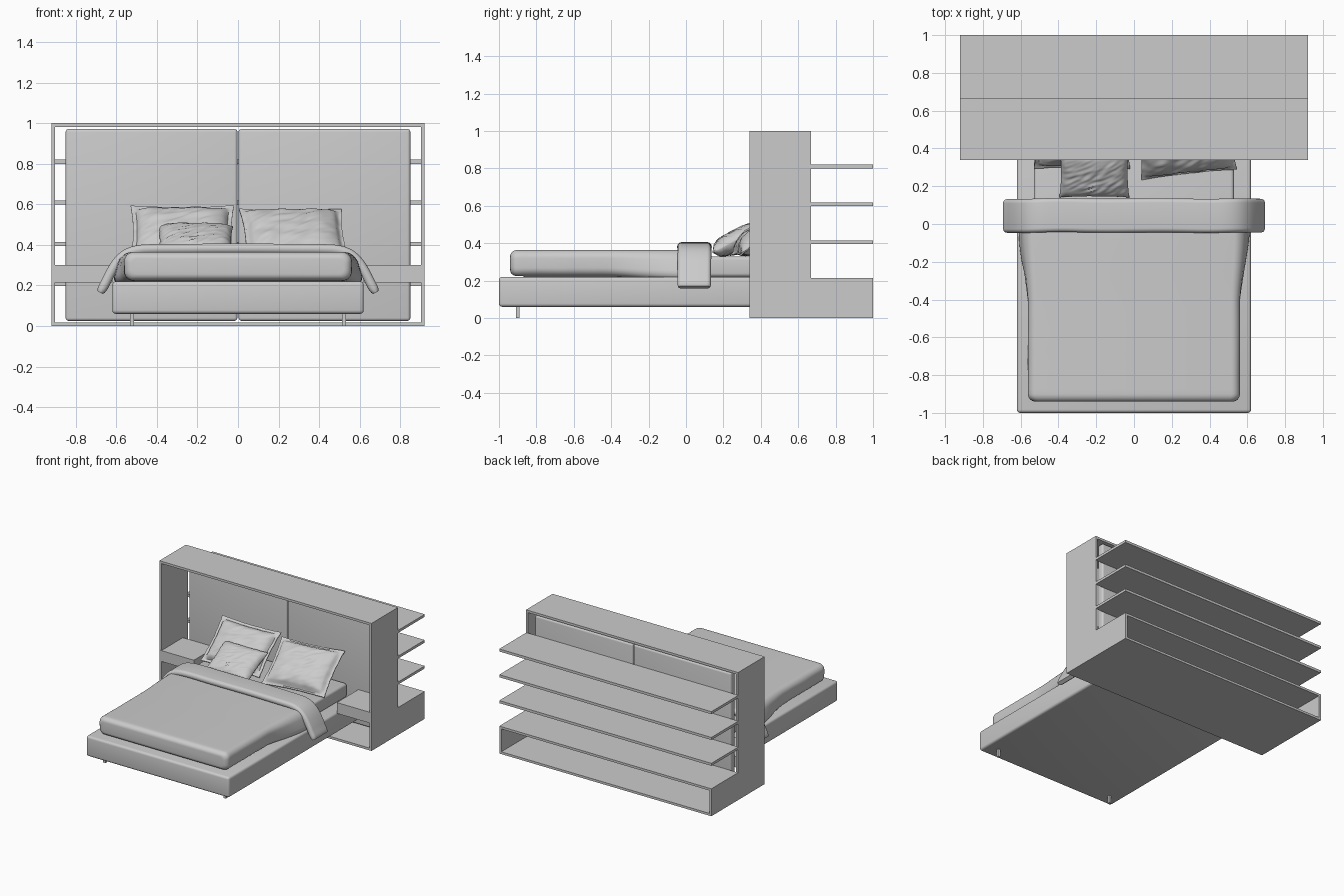
import bpy, bmesh, math
from mathutils import Vector, noise

if "Cube" in bpy.data.objects:
    bpy.data.objects.remove(bpy.data.objects["Cube"])


def finish(name, bm, smooth=False):
    bmesh.ops.recalc_face_normals(bm, faces=bm.faces)
    me = bpy.data.meshes.new(name)
    bm.to_mesh(me)
    bm.free()
    ob = bpy.data.objects.new(name, me)
    bpy.context.collection.objects.link(ob)
    if smooth:
        bpy.context.view_layer.objects.active = ob
        ob.select_set(True)
        bpy.ops.object.shade_smooth_by_angle(angle=math.radians(40))
        ob.select_set(False)
    return ob


def box(name, x, y, z, bevel=0.0):
    """Box from (min, max) ranges with optional rounded edges."""
    bm = bmesh.new()
    bmesh.ops.create_cube(bm, size=1)
    for v in bm.verts:
        v.co = [r[0] if c < 0 else r[1] for c, r in zip(v.co, (x, y, z))]
    if bevel:
        bmesh.ops.bevel(bm, geom=bm.edges[:], offset=bevel, segments=4,
                        profile=0.5, affect='EDGES')
    return finish(name, bm, bevel > 0)


def loft(name, rings):
    """Skin a list of closed rings and cap both ends."""
    bm = bmesh.new()
    vs = [[bm.verts.new(p) for p in ring] for ring in rings]
    n = len(vs[0])
    for a, b in zip(vs, vs[1:]):
        for i in range(n):
            j = (i + 1) % n
            bm.faces.new((a[i], a[j], b[j], b[i]))
    bm.faces.new(vs[0])
    bm.faces.new(vs[-1])
    return finish(name, bm, True)


def round_rect(hw, hh, r, steps=6):
    """Rounded rectangle outline around the origin."""
    pts = []
    for k, (sx, sy) in enumerate(((1, 1), (-1, 1), (-1, -1), (1, -1))):
        for i in range(steps + 1):
            a = math.pi / 2 * (k + i / steps)
            pts.append((sx * (hw - r) + r * math.cos(a), sy * (hh - r) + r * math.sin(a)))
    return pts


def pillow(name, w, h, half, flange, loc, tilt, yaw, seed):
    """Creased cushion with a thin flat flange around it."""
    bm = bmesh.new()
    nx, ny = 48, 36

    def point(i, j, side):
        u, v = 2 * i / nx - 1, 2 * j / ny - 1
        a, b = min(1, abs(u) / (1 - flange)), min(1, abs(v) / (1 - flange * w / h))
        puff = ((1 - a ** 4) * (1 - b ** 4)) ** 0.5
        crease = noise.noise((u * 1.5 + v * 2.5 + seed, v * 7 - u * 5, seed))
        t = half * puff * (1 + 0.16 * crease) + 0.003
        wave = 0.006 * noise.noise((u * 5, v * 5, seed)) * (1 - puff)
        # edges draw in slightly so that the corners stand out
        x = u * w / 2 * (1 - 0.05 * (1 - v * v))
        y = v * h / 2 * (1 - 0.05 * (1 - u * u))
        return x, y, side * t + wave

    grids = {s: [[bm.verts.new(point(i, j, s)) for j in range(ny + 1)]
                 for i in range(nx + 1)] for s in (1, -1)}
    for g in grids.values():
        for i in range(nx):
            for j in range(ny):
                bm.faces.new((g[i][j], g[i + 1][j], g[i + 1][j + 1], g[i][j + 1]))
    rim = ([(i, 0) for i in range(nx)] + [(nx, j) for j in range(ny)] +
           [(i, ny) for i in range(nx, 0, -1)] + [(0, j) for j in range(ny, 0, -1)])
    for (a, b), (c, d) in zip(rim, rim[1:] + rim[:1]):
        bm.faces.new((grids[1][a][b], grids[1][c][d], grids[-1][c][d], grids[-1][a][b]))
    ob = finish(name, bm, True)
    ob.location = loc
    ob.rotation_euler = (math.radians(tilt), 0, math.radians(yaw))


# Headboard cabinet frame
T = 0.018
F, B, W = 0.34, 0.668, 0.92
box("cabinet_top", (-W, W), (F, B), (1 - T, 1))
box("cabinet_bottom", (-W, W), (F, B), (0, T))
for s, side in ((-1, "left"), (1, "right")):
    def span(a, b):
        return tuple(sorted((s * a, s * b)))
    box(f"cabinet_side_{side}", span(W - T, W), (F, B), (T, 1 - T))
    box(f"headboard_pad_{side}", span(0.003, 0.85), (0.605, 0.66), (0.025, 0.972), 0.015)
    box(f"nightstand_{side}", span(0.62, W), (F - 0.001, 0.605), (0.215, 0.30))
    box(f"rear_box_side_{side}", span(W - T, W), (B, 1), (T, 0.215 - T))
    box(f"front_leg_{side}", span(0.512, 0.532), (-0.91, -0.89), (0, 0.065))

# Rear bookcase: open box at the bottom, three long shelves above
box("rear_box_bottom", (-W, W), (B, 1), (0, T))
box("rear_box_top", (-W, W), (B, 1), (0.215 - T, 0.215))
for k, z in enumerate((0.405, 0.608, 0.81)):
    box(f"rear_shelf_{k + 1}", (-W, W), (B - 0.004, 1), (z - 0.01, z + 0.01))

# Bed base and mattress
box("bed_base", (-0.62, 0.62), (-1, 0.605), (0.06, 0.22), 0.018)
box("mattress", (-0.53, 0.53), (-0.88, 0.60), (0.22, 0.33), 0.02)

# Duvet: rounded slab that flares outwards towards the fold
rings = []
y0, y1, R = -0.94, 0.10, 0.04
ys = [y0 + R * (1 - math.cos(math.pi / 2 * i / 6)) for i in range(7)]
ys += [y0 + R + (y1 - y0 - R) * i / 40 for i in range(1, 41)]
for y in ys:
    d = max(0, R - (y - y0))
    inset = R - math.sqrt(max(0, R * R - d * d))
    f = max(0, min(1, (y + 0.45) / 0.42))
    f = f * f * (3 - 2 * f)
    ring = []
    for x, z in round_rect(0.56 - inset, 0.07 - inset * 0.8, 0.045 - inset * 0.5):
        low = 0.5 - z / 0.14
        wob = 0.006 * noise.noise((x * 3, y * 5, z * 9)) * (0.3 + low)
        ring.append((x * (1 + f * (0.03 + 0.08 * low)) + math.copysign(wob, x), y,
                     z + 0.294 - f * 0.02 * low))
    rings.append(ring)
loft("duvet", rings)

# Folded duvet edge: soft band draped across the bed
half_path = [(0.68, 0.165), (0.655, 0.21), (0.63, 0.26), (0.595, 0.315),
             (0.55, 0.355), (0.49, 0.375), (0.40, 0.38), (0.25, 0.381), (0.1, 0.382)]
path = [Vector((x, 0, z)) for x, z in half_path]
path += [Vector((-p.x, 0, p.z)) for p in reversed(path)]
fine = []
for i in range(len(path) - 1):
    p = [path[max(0, min(len(path) - 1, i + k))] for k in (-1, 0, 1, 2)]
    for k in range(4):
        t = k / 4
        fine.append(0.5 * (2 * p[1] + (p[2] - p[0]) * t
                           + (2 * p[0] - 5 * p[1] + 4 * p[2] - p[3]) * t * t
                           + (3 * p[1] - p[0] - 3 * p[2] + p[3]) * t ** 3))
fine.append(path[-1])
rings = []
for i, p in enumerate(fine):
    tan = (fine[min(i + 1, len(fine) - 1)] - fine[max(i - 1, 0)]).normalized()
    nor = Vector((tan.z, 0, -tan.x))
    end = min(i, len(fine) - 1 - i)
    k = (0.6, 0.85, 0.96)[end] if end < 3 else 1
    mid = 0.045 + 0.006 * noise.noise((p.x * 4, 3, 0))
    rings.append([p + nor * (b * k) + Vector((0, mid + a * (0.85 + 0.15 * k), 0))
                  for a, b in round_rect(0.09, 0.024, 0.023)])
loft("duvet_fold", rings)

# Pillows leaning on the headboard
pillow("pillow_back_left", 0.51, 0.37, 0.055, 0.10, (-0.275, 0.43, 0.465), 43, 0, 1.3)
pillow("pillow_right", 0.51, 0.39, 0.06, 0.08, (0.275, 0.415, 0.455), 38, 6.5, 4.7)
pillow("pillow_front_left", 0.37, 0.30, 0.05, 0.02, (-0.21, 0.275, 0.42), 28, 0, 8.1)
